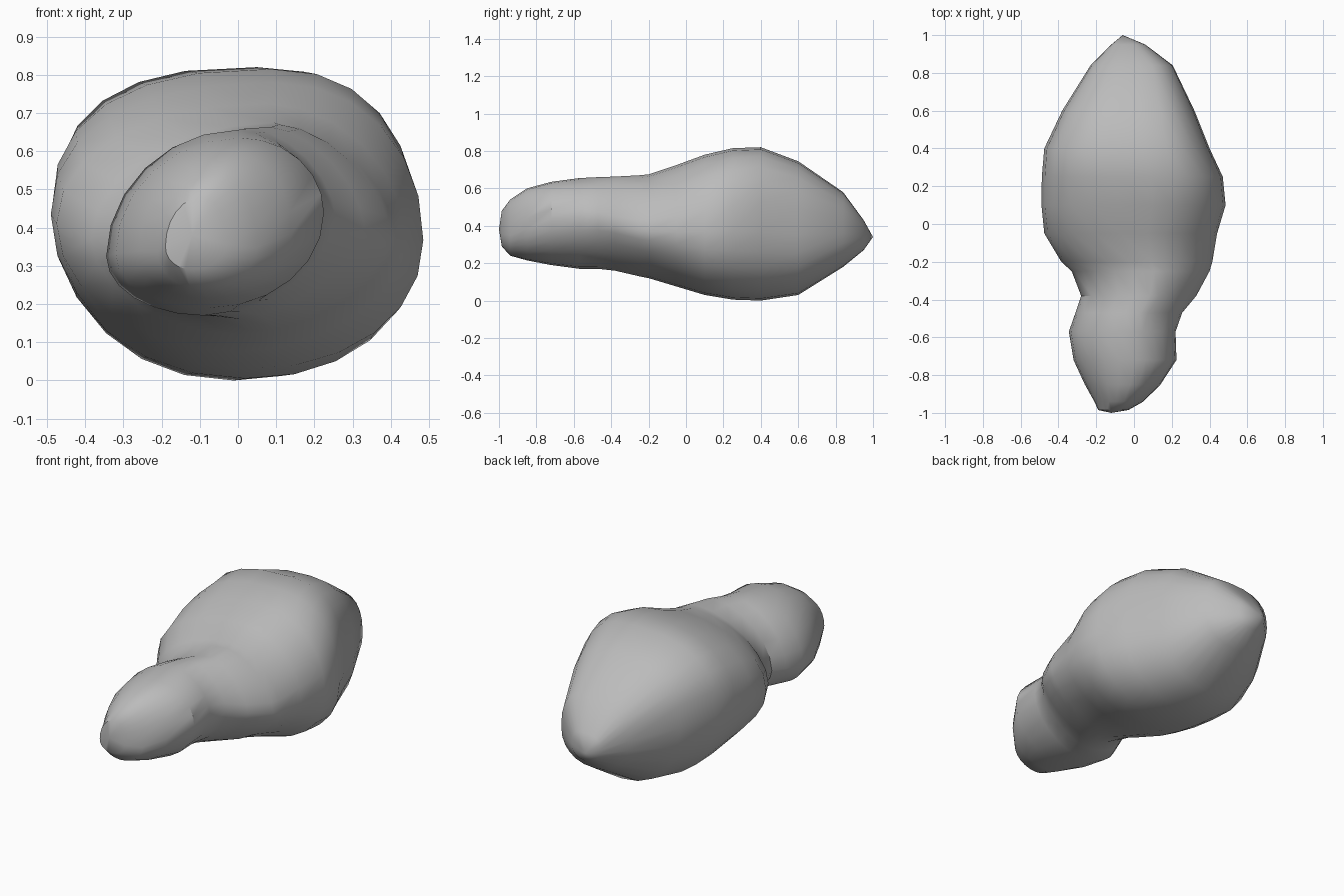
import bpy, bmesh, math
from mathutils import Vector

cube = bpy.data.objects.get("Cube")
if cube:
    bpy.data.objects.remove(cube, do_unlink=True)

SIDES = 24

# Stations along the rock: y, left x, right x, bottom z, top z
STATIONS = [
    (-.985, -.19, -.03, .29, .48),
    (-.94, -.21, .05, .24, .54),
    (-.85, -.26, .14, .215, .6),
    (-.72, -.32, .225, .19, .635),
    (-.57, -.345, .22, .17, .655),
    (-.47, -.31, .255, .17, .66),
    (-.38, -.28, .33, .16, .663),
    (-.25, -.33, .4, .13, .67),
    (-.2, -.385, .415, .12, .675),
    (-.05, -.475, .44, .075, .725),
    (.1, -.49, .485, .03, .78),
    (.25, -.488, .47, .005, .815),
    (.4, -.475, .4, 0, .82),
    (.6, -.38, .32, .03, .745),
    (.84, -.23, .205, .18, .58),
    (.95, -.12, .06, .27, .43),
]

# Corner fullness (below one is boxy, above one is hollow):
# upper right, upper left, lower left, lower right
HEAD = (1, 1, .95, 1)
NECK = (1.25, 1.1, 1.1, 1.3)
BODY = (.95, .88, .98, .95)
TAIL = (.75, .74, .94, .9)


def blend(a, b, t):
    return a + (b - a) * t


def ramp(y, start, end):
    return min(max((y - start) / (end - start), 0), 1)


def corner_fullness(y, quadrant):
    front = blend(HEAD[quadrant], NECK[quadrant], ramp(y, -.65, -.4))
    rear = blend(BODY[quadrant], TAIL[quadrant], ramp(y, .1, .45))
    return blend(front, rear, ramp(y, -.3, .1))


def section(y, left, right, bottom, top):
    """Outline touching all four extents, twisted toward the small lobe."""
    t = ramp(y, -.5, 0)
    tip_ridge = blend(.35, .56, ramp(y, -.95, -.72))
    z_left = blend(bottom, top, blend(.32, .54, t))
    z_right = blend(bottom, top, blend(tip_ridge, .45, ramp(y, -.55, -.3)))
    x_top = blend(left, right, .6)
    x_bottom = blend(left, right, blend(.45, .53, t))
    points = []
    for i in range(SIDES):
        angle = math.tau * i / SIDES
        c, s = math.cos(angle), math.sin(angle)
        k = corner_fullness(y, i * 4 // SIDES)
        x_mid = x_top if s >= 0 else x_bottom
        z_mid = z_right if c >= 0 else z_left
        x = blend(x_mid, right if c >= 0 else left, abs(c) ** k)
        z = blend(z_mid, top if s >= 0 else bottom, abs(s) ** k)
        points.append(Vector((x, y, z)))
    return points


# Two-lobed rock lofted through the sections
bm = bmesh.new()
rings = [[bm.verts.new(p) for p in section(*s)] for s in STATIONS]
for a, b in zip(rings, rings[1:]):
    for i in range(SIDES):
        j = (i + 1) % SIDES
        bm.faces.new((a[i], a[j], b[j], b[i]))

# Blunt front tip and pointed rear tip
for ring, tip in ((rings[0], (-.12, -1, .38)), (rings[-1], (-.06, 1, .34))):
    end = bm.verts.new(tip)
    for i in range(SIDES):
        bm.faces.new((ring[i], ring[(i + 1) % SIDES], end))
bmesh.ops.recalc_face_normals(bm, faces=bm.faces)

mesh = bpy.data.meshes.new("rock_body")
bm.to_mesh(mesh)
bm.free()
rock = bpy.data.objects.new("rock_body", mesh)
bpy.context.collection.objects.link(rock)

# Plain grey stone
stone = bpy.data.materials.new("grey_stone")
stone.use_nodes = True
grey = (.5, .5, .5, 1)
stone.diffuse_color = grey
stone.node_tree.nodes["Principled BSDF"].inputs["Base Color"].default_value = grey
mesh.materials.append(stone)

bpy.context.view_layer.objects.active = rock
rock.select_set(True)
bpy.ops.object.shade_smooth_by_angle(angle=math.radians(35))
